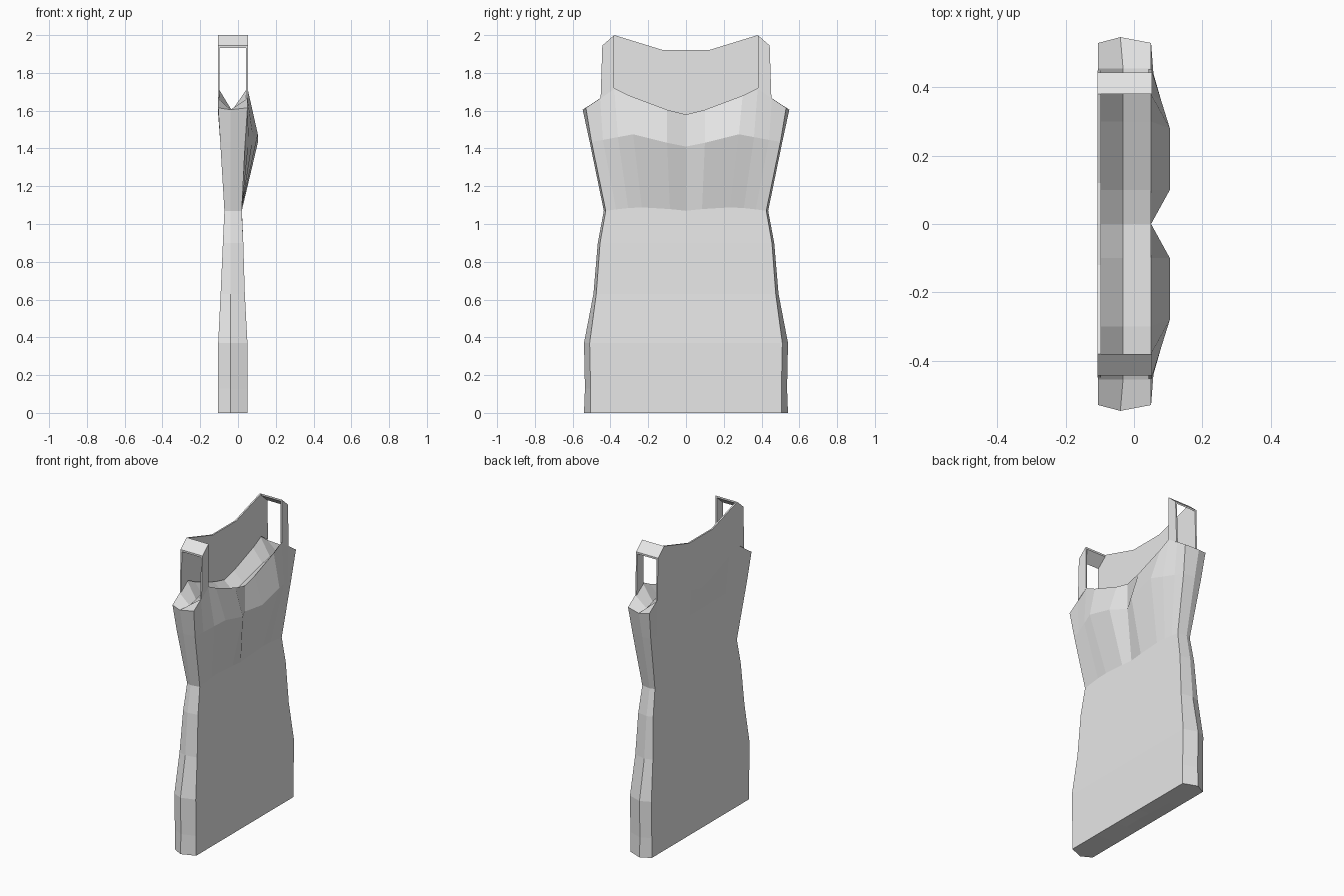
import bpy
import bmesh

cube = bpy.data.objects.get("Cube")
if cube:
    bpy.data.objects.remove(cube, do_unlink=True)

grey = bpy.data.materials.new("light_grey_cloth")
grey.use_nodes = True
grey.diffuse_color = (0.8, 0.8, 0.8, 1)
grey.node_tree.nodes["Principled BSDF"].inputs["Base Color"].default_value = (0.8, 0.8, 0.8, 1)


def finish(name, bm):
    """Turn one half into an object mirrored across y = 0."""
    bmesh.ops.recalc_face_normals(bm, faces=bm.faces)
    mesh = bpy.data.meshes.new(name)
    bm.to_mesh(mesh)
    bm.free()
    mesh.materials.append(grey)
    obj = bpy.data.objects.new(name, mesh)
    bpy.context.collection.objects.link(obj)
    mirror = obj.modifiers.new("mirror", 'MIRROR')
    mirror.use_axis = (False, True, False)
    return obj


def plate(name, outline, x0, x1):
    """Extrude a (y, z) outline from x0 to x1."""
    bm = bmesh.new()
    a = [bm.verts.new((x0, y, z)) for y, z in outline]
    b = [bm.verts.new((x1, y, z)) for y, z in outline]
    bm.faces.new(a)
    bm.faces.new(b)
    for i in range(len(a)):
        j = (i + 1) % len(a)
        # leave the centre plane open for the mirror
        if outline[i][0] or outline[j][0]:
            bm.faces.new((a[i], a[j], b[j], b[i]))
    return finish(name, bm)


# Columns across half the garment, as fractions of the half width
cols = (0, .2, .55, .72, .87, 1)
RIDGE_X = -.04

# Lower rows: z, front x, back x, half width of panel, half width at side seam
skirt = [(0, .05, -.105, .505, .54), (.13, .05, -.105, .505, .535),
         (.37, .05, -.105, .51, .54), (.63, .036, -.092, .475, .49),
         (.9, .028, -.08, .455, .467), (1.07, .02, -.072, .425, .435)]
rows = []
for z, fx, bx, w, seam in skirt:
    lift = .018 if z > 1 else 0
    zs = [z + lift * s for s in (0, .5, 1, .8, .4, 0)]
    rows.append(([(fx, w * c, h) for c, h in zip(cols, zs)],
                 (RIDGE_X, seam, z),
                 [(bx, w * c, z) for c in cols]))

# Bust row and neckline row
bust = list(zip((.05, .105, .105, .08, .057, .038),
                (0, .1, .28, .36, .44, .5),
                (1.41, 1.43, 1.475, 1.46, 1.445, 1.435)))
rows.append((bust, (RIDGE_X, .51, 1.435), [(-.094, y, 1.435) for _, y, _ in bust]))
neck = [(0, 1.58), (.1, 1.605), (.3, 1.68), (.38, 1.72), (.455, 1.665), (.53, 1.615)]
rows.append(([(.05, y, z) for y, z in neck], (RIDGE_X, .547, 1.605),
             [(-.105, y, z) for y, z in neck]))

# Body: loft the rows, then close the hem and the grooved neck opening
bm = bmesh.new()
rings = [[bm.verts.new(p) for p in front + [ridge] + back[::-1]]
         for front, ridge, back in rows]
for low, high in zip(rings, rings[1:]):
    for i in range(len(low) - 1):
        bm.faces.new((low[i], low[i + 1], high[i + 1], high[i]))


def cap(ring, heights):
    n = len(cols)
    front, ridge, back = ring[:n], ring[n], ring[:n:-1]
    mid = [bm.verts.new((RIDGE_X + .008, front[i].co.y, heights[i]))
           for i in range(n - 1)] + [ridge]
    for i in range(n - 1):
        bm.faces.new((front[i], front[i + 1], mid[i + 1], mid[i]))
        bm.faces.new((back[i], back[i + 1], mid[i + 1], mid[i]))
    bm.faces.new((front[-1], ridge, back[-1]))


def cap_groove(ring, heights):
    n = len(cols)
    front, ridge, back = ring[:n], ring[n], ring[:n:-1]
    mid = [bm.verts.new((RIDGE_X + .008, front[i].co.y, heights[i]))
           for i in range(n - 1)] + [ridge]
    for side in (front, back):
        for i in range(n - 1):
            bm.faces.new((side[i], side[i + 1], mid[i + 1], mid[i]))


cap_groove(rings[0], (.008, .005, 0, 0, 0))
cap_groove(rings[-1], (1.52, 1.54, 1.59, 1.6, 1.6))
finish("garment_body", bm)

# Raised back panel up to the shoulders
plate("upper_back_panel",
      [(0, 1.92), (.12, 1.92), (.38, 2), (.443, 1.945), (.45, 1.67)] + neck[3::-1],
      -.107, -.097)

# Shoulder straps: front upright and sloping top
plate("strap_front", [(.38, 1.715), (.38, 2), (.443, 1.945), (.452, 1.665)], .042, .052)
plate("strap_top", [(.38, 1.988), (.38, 2), (.443, 1.945), (.443, 1.933)], -.107, .052)
